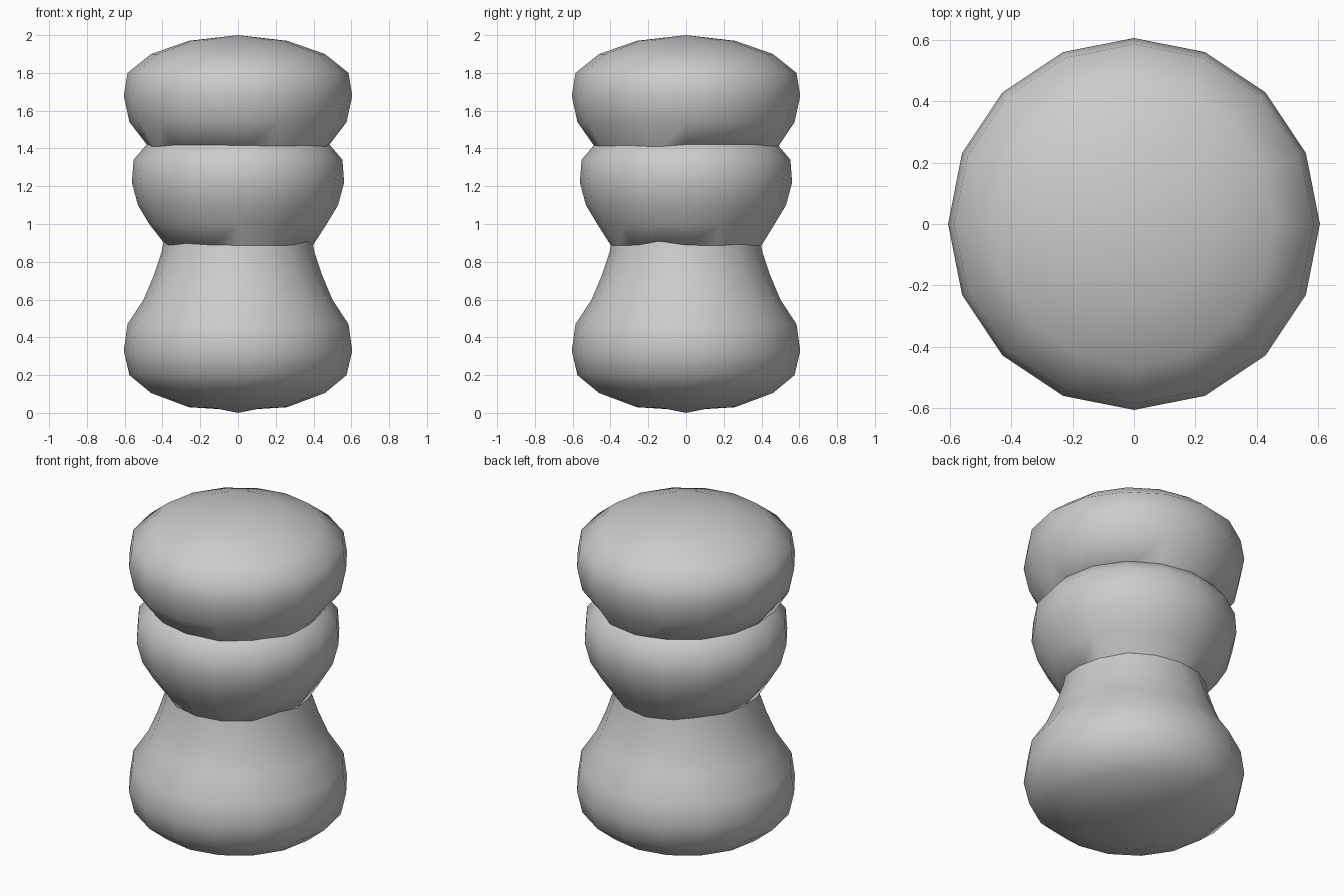
import bpy, bmesh, math, random

if "Cube" in bpy.data.objects:
    bpy.data.objects.remove(bpy.data.objects["Cube"])

random.seed(4)
SIDES = 16


def lobe(name, profile, rims):
    """Revolve a (radius, z) profile; rings listed in rims get a ragged edge."""
    bm = bmesh.new()
    rings = []
    for n, (r, z) in enumerate(profile):
        if r == 0:
            rings.append([bm.verts.new((0, 0, z))])
            continue
        ring = []
        for i in range(SIDES):
            a = 2 * math.pi * i / SIDES
            dz = random.uniform(-0.02, 0.02) if n in rims else 0
            ring.append(bm.verts.new((r * math.cos(a), r * math.sin(a), z + dz)))
        rings.append(ring)
    for lo, hi in zip(rings, rings[1:]):
        for i in range(SIDES):
            j = (i + 1) % SIDES
            if len(lo) == 1:
                bm.faces.new((lo[0], hi[j], hi[i]))
            elif len(hi) == 1:
                bm.faces.new((lo[i], lo[j], hi[0]))
            else:
                bm.faces.new((lo[i], lo[j], hi[j], hi[i]))
    bmesh.ops.recalc_face_normals(bm, faces=bm.faces)
    mesh = bpy.data.meshes.new(name)
    bm.to_mesh(mesh)
    bm.free()
    ob = bpy.data.objects.new(name, mesh)
    bpy.context.collection.objects.link(ob)
    bpy.ops.object.select_all(action='DESELECT')
    ob.select_set(True)
    bpy.context.view_layer.objects.active = ob
    bpy.ops.object.shade_smooth_by_angle(angle=math.radians(60))
    return ob


# flared base with a small nub underneath
lobe("base_lobe", [(0, 0.0), (0.10, 0.02), (0.26, 0.03), (0.46, 0.105), (0.575, 0.20),
                   (0.605, 0.33), (0.585, 0.47), (0.50, 0.60), (0.445, 0.73),
                   (0.405, 0.85), (0.385, 0.95), (0, 0.98)], ())

# middle bulge, overlapping the base neck
lobe("middle_lobe", [(0, 0.90), (0.385, 0.88), (0.47, 1.0), (0.53, 1.10), (0.562, 1.22),
                     (0.553, 1.34), (0.485, 1.42), (0.42, 1.46), (0, 1.48)], (1,))

# broad domed cap
lobe("top_lobe", [(0, 1.41), (0.46, 1.375), (0.575, 1.54), (0.605, 1.68), (0.585, 1.80),
                  (0.46, 1.90), (0.26, 1.97), (0, 2.0)], (1,))
